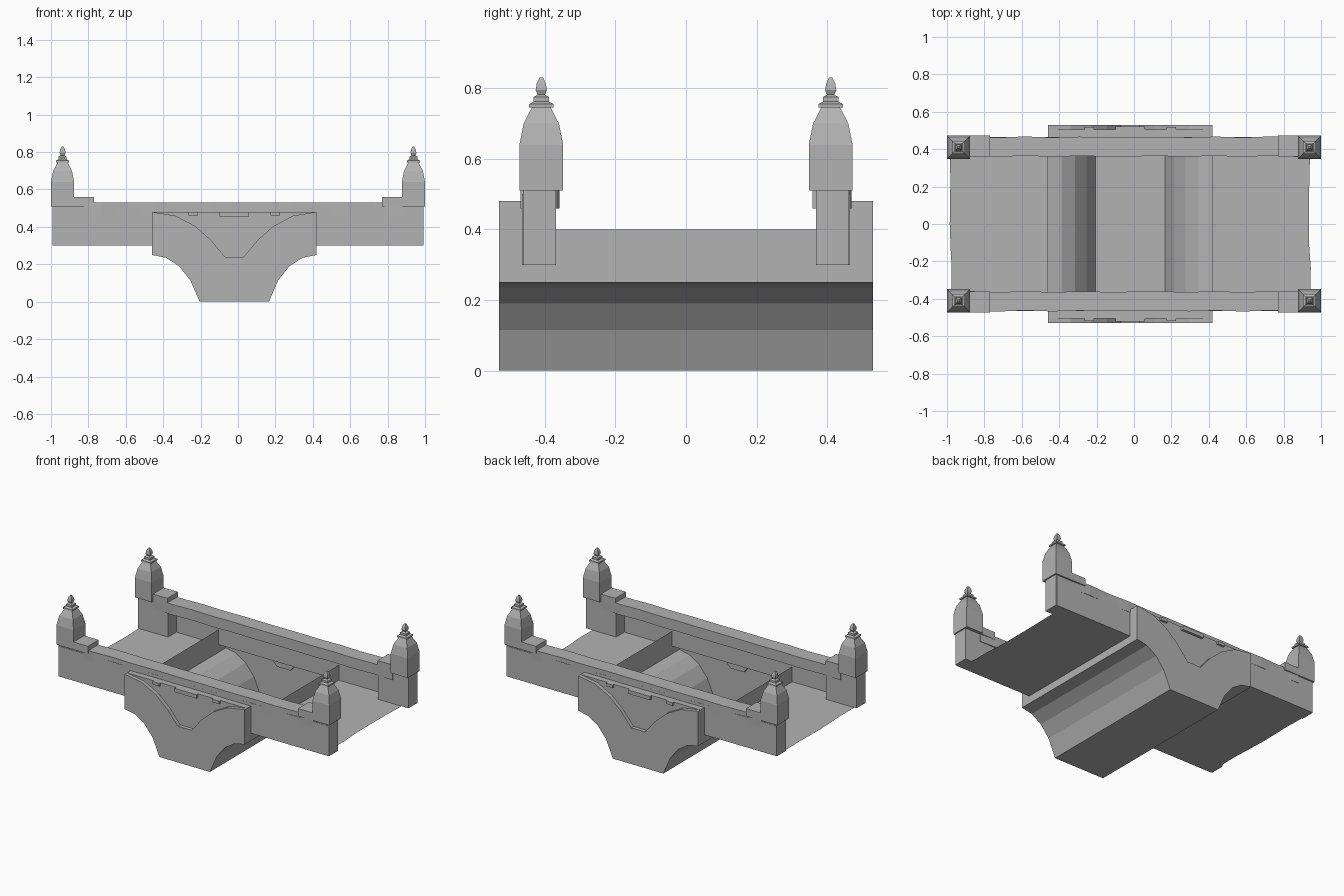
import bpy, bmesh, math, random

random.seed(4)
old = bpy.data.objects.get("Cube")
if old:
    bpy.data.objects.remove(old, do_unlink=True)

stone = bpy.data.materials.new("grey stone")
stone.use_nodes = True
GREY = (0.45, 0.45, 0.45, 1)
stone.diffuse_color = GREY
stone.node_tree.nodes["Principled BSDF"].inputs["Base Color"].default_value = GREY


def finish(name, bm):
    mesh = bpy.data.meshes.new(name)
    bmesh.ops.remove_doubles(bm, verts=bm.verts, dist=0.0005)
    bmesh.ops.recalc_face_normals(bm, faces=bm.faces)
    bm.to_mesh(mesh)
    bm.free()
    mesh.materials.append(stone)
    obj = bpy.data.objects.new(name, mesh)
    bpy.context.collection.objects.link(obj)
    return obj


def face(bm, points):
    bm.faces.new([bm.verts.new(p) for p in points])


def box(name, x, y, z):
    bm = bmesh.new()
    bmesh.ops.create_cube(bm, size=1)
    for v in bm.verts:
        for i, (a, b) in enumerate((sorted(x), sorted(y), sorted(z))):
            v.co[i] = a if v.co[i] < 0 else b
    return finish(name, bm)


def strip(bm, profile, y0, y1):
    for (xa, za), (xb, zb) in zip(profile, profile[1:]):
        face(bm, [(xa, y0, za), (xb, y0, zb), (xb, y1, zb), (xa, y1, za)])


def mirrored(half, centre=-0.02):
    return [(centre - x, z) for x, z in reversed(half)] + [(centre + x, z) for x, z in half]


# Central pier: open hollow shell with flared underside and carved cheeks
under = mirrored([(0.185, 0), (0.235, 0.115), (0.295, 0.19), (0.365, 0.235), (0.44, 0.25)])
vee = mirrored([(0.05, 0.24), (0.125, 0.33), (0.21, 0.405), (0.315, 0.46), (0.44, 0.48)])
OUT, RECESS, WALL, LOW, TOP = 0.53, 0.505, 0.465, 0.4, 0.48
left, right = under[0][0], under[-1][0]
bm = bmesh.new()
strip(bm, under, -OUT, OUT)
for x in (left, right):
    face(bm, [(x, -OUT, 0.25), (x, OUT, 0.25), (x, OUT, TOP), (x, WALL, TOP),
              (x, WALL, LOW), (x, -WALL, LOW), (x, -WALL, TOP), (x, -OUT, TOP)])
for s in (-1, 1):
    face(bm, [(x, s * OUT, z) for x, z in under + vee[::-1]])
    face(bm, [(x, s * RECESS, z) for x, z in vee])
    strip(bm, vee, s * RECESS, s * OUT)
    strip(bm, [(left, TOP), (right, TOP)], s * WALL, s * RECESS)
finish("pier_shell", bm)

# Deck slabs either side of the pier, with slightly worn outer ends
for name, inner, outer in (("deck_right", left, -0.98), ("deck_left", right, 0.94)):
    n = 8
    ys = [-WALL + 2 * WALL * i / n for i in range(n + 1)]
    bm = bmesh.new()
    face(bm, [(inner, -WALL, 0.3), (inner, WALL, 0.3)]
         + [(outer + random.uniform(-0.006, 0.006), y, 0.3) for y in reversed(ys)])
    finish(name, bm)

# Turret half-widths by height, square in section
turret = [(0.062, 0.51), (0.062, 0.64), (0.05, 0.7), (0.027, 0.745), (0.035, 0.745),
          (0.035, 0.755), (0.022, 0.762), (0.022, 0.775), (0.01, 0.782),
          (0.016, 0.795), (0.013, 0.813), (0.005, 0.83)]


def build_turret(name, cx, cy):
    bm = bmesh.new()
    rings = [[bm.verts.new((cx + r * a, cy + r * b, z))
              for a, b in ((-1, -1), (1, -1), (1, 1), (-1, 1))] for r, z in turret]
    for lower, upper in zip(rings, rings[1:]):
        for i in range(4):
            j = (i + 1) % 4
            bm.faces.new((lower[i], lower[j], upper[j], upper[i]))
    bm.faces.new(rings[0])
    bm.faces.new(rings[-1])
    finish(name, bm)


for side, s in (("front", -1), ("back", 1)):
    # Thin outer wall and overhanging, slightly worn coping beam
    box(side + "_wall", (-0.99, 0.985), (s * 0.455, s * WALL), (0.3, 0.5))
    beam = box(side + "_coping", (-0.88, 0.88), (s * 0.362, s * WALL), (0.46, 0.53))
    bm = bmesh.new()
    bm.from_mesh(beam.data)
    bmesh.ops.subdivide_edges(bm, edges=[e for e in bm.edges if e.calc_length() > 1],
                              cuts=11, use_grid_fill=True)
    for v in bm.verts:
        v.co.y += 0.004 * math.sin(v.co.x * 20)
    bm.to_mesh(beam.data)
    bm.free()

    # Small carved plates above the curved ledge
    box(side + "_centre_plate", (-0.1, 0.06), (s * 0.5, s * 0.522), (0.455, TOP))
    for x in (-0.24, 0.2):
        box(side + "_side_plate", (x - 0.025, x + 0.025), (s * 0.5, s * 0.518), (0.46, TOP))

    # Corner posts, turrets and their stepped shoulders
    for end, e in (("right", -1), ("left", 1)):
        tag = side + "_" + end
        box(tag + "_post", (e * 0.77, e * 0.992), (s * 0.368, s * 0.462), (0.3, 0.515))
        box(tag + "_shoulder", (e * 0.77, e * 0.9), (s * 0.36, s * 0.472), (0.51, 0.56))
        build_turret(tag + "_turret", e * 0.938, s * 0.41)
